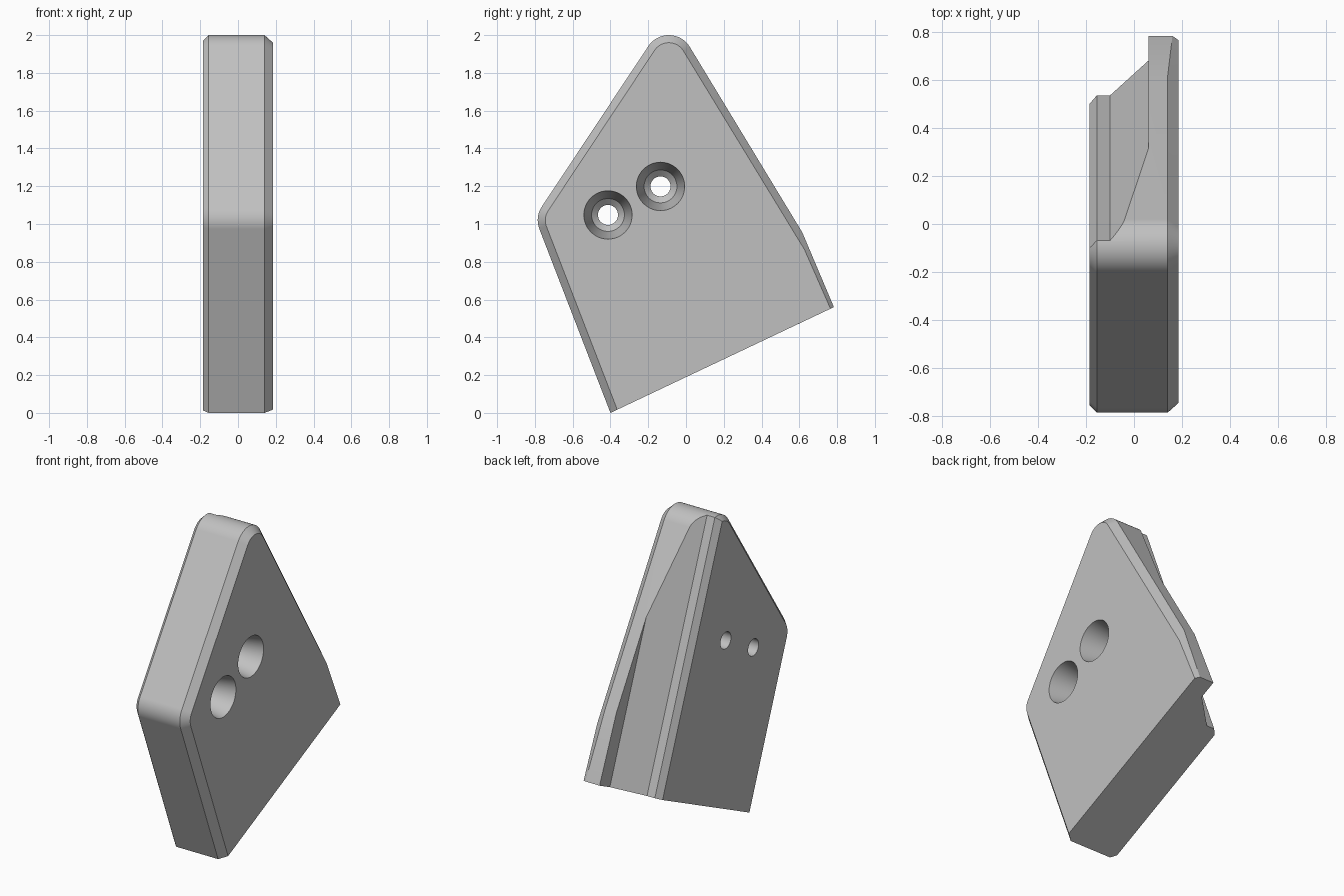
import bpy, bmesh
from math import sin, cos, pi, radians
from mathutils import Vector

if "Cube" in bpy.data.objects:
    bpy.data.objects.remove(bpy.data.objects["Cube"], do_unlink=True)

# Single steel grey finish
steel = bpy.data.materials.new("steel_grey")
steel.use_nodes = True
steel.diffuse_color = (0.53, 0.53, 0.53, 1)
steel.node_tree.nodes["Principled BSDF"].inputs["Base Color"].default_value = (0.53, 0.53, 0.53, 1)


def loft(name, rings):
    """Closed solid through rings that have equal point counts."""
    bm = bmesh.new()
    loops = [[bm.verts.new(p) for p in ring] for ring in rings]
    n = len(loops[0])
    for a, b in zip(loops, loops[1:]):
        for i in range(n):
            j = (i + 1) % n
            bm.faces.new((a[i], a[j], b[j], b[i]))
    bm.faces.new(loops[0])
    bm.faces.new(loops[-1])
    bmesh.ops.recalc_face_normals(bm, faces=bm.faces)
    mesh = bpy.data.meshes.new(name)
    bm.to_mesh(mesh)
    bm.free()
    mesh.materials.append(steel)
    obj = bpy.data.objects.new(name, mesh)
    bpy.context.collection.objects.link(obj)
    return obj


def arc(centre, radius, start, end, steps=16):
    angles = [radians(start + (end - start) * i / steps) for i in range(steps + 1)]
    return [(centre[0] + radius * cos(a), centre[1] + radius * sin(a)) for a in angles]


BASE = Vector((0.905, 0.428))      # direction of the cut-off base edge
RIDGE = Vector((-0.362, 0.932))    # direction of the long lower edges


def outline(x, inset, tip_inset, tip_x):
    """Plate outline in y/z, chamfered by inset everywhere but on the base."""
    pts = arc((-0.091, 1.87), 0.13 - inset, 31, 146.5)
    pts += arc((-0.655, 1.02), 0.13 - inset, 146.5, 201.3)
    pts.append(Vector((-0.40, 0.0)) + BASE * inset)
    ring = [(x, y, z) for y, z in pts]
    tip = Vector((0.783, 0.56)) - BASE * tip_inset
    ring.append((tip_x, tip.x, tip.y))
    ring.append((x, 0.616 + 0.275 * inset, 0.955 - 2.25 * inset))
    return ring


# Chamfered plate
plate = loft("blade_plate", [
    outline(-0.185, 0.03, 0.03, -0.185),
    outline(-0.155, 0, 0, -0.155),
    outline(0.14, 0, 0, 0.16),
    outline(0.185, 0.04, 0.02, 0.185),
])

# Stepped rear relief, swept along the ridge direction
section = [(-0.3, 0.366), (-0.155, 0.535), (-0.10, 0.535), (0.06, 0.68),
           (0.06, 1.6), (-0.3, 1.6)]


def relief_ring(t):
    ring = []
    for x, y in section:
        p = Vector((y, (y + 0.40) * 0.473)) + RIDGE * t
        ring.append((x, p.x, p.y))
    return ring


cutters = [loft("relief_cutter", [relief_ring(-0.6), relief_ring(2.6)])]

# Two countersunk bolt holes
hole_profile = [(0.25, 0.141), (-0.02, 0.087), (-0.05, 0.053), (-0.3, 0.053)]
for y, z in [(-0.413, 1.048), (-0.135, 1.199)]:
    rings = [[(x, y + r * cos(2 * pi * i / 48), z + r * sin(2 * pi * i / 48))
              for i in range(48)] for x, r in hole_profile]
    cutters.append(loft("bolt_hole_cutter", rings))

bpy.context.view_layer.objects.active = plate
for cutter in cutters:
    cutter.hide_render = True
    mod = plate.modifiers.new("cut", 'BOOLEAN')
    mod.operation = 'DIFFERENCE'
    mod.solver = 'EXACT'
    mod.object = cutter
    bpy.ops.object.modifier_apply(modifier=mod.name)
    bpy.data.objects.remove(cutter, do_unlink=True)

# Smooth rounded corners and bores, crisp chamfers
for obj in bpy.context.selected_objects:
    obj.select_set(False)
plate.select_set(True)
bpy.ops.object.shade_smooth_by_angle(angle=radians(15))
weighted = plate.modifiers.new("flat_faces", 'WEIGHTED_NORMAL')
weighted.keep_sharp = True
